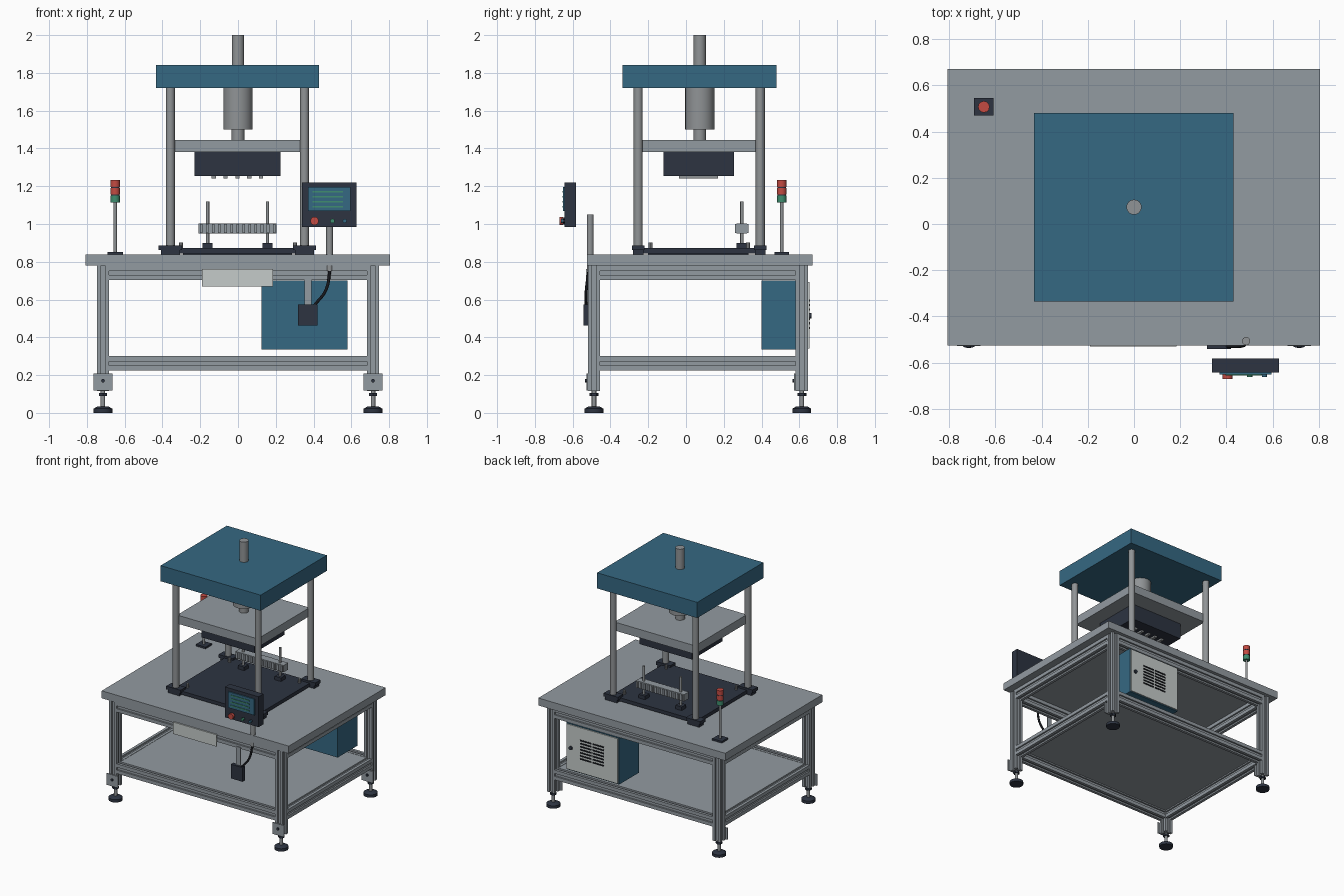
import bpy, bmesh, math
from mathutils import Vector, Matrix

if "Cube" in bpy.data.objects:
    bpy.data.objects.remove(bpy.data.objects["Cube"])


def mat(name, r, g, b):
    m = bpy.data.materials.new(name)
    m.diffuse_color = (r, g, b, 1)
    m.use_nodes = True
    m.node_tree.nodes["Principled BSDF"].inputs["Base Color"].default_value = m.diffuse_color
    return m


GREY = mat("table_grey", .29, .325, .355)
STEEL = mat("steel", .28, .295, .305)
BLUE = mat("press_blue", .036, .138, .225)
DARK = mat("charcoal", .026, .034, .053)
PALE = mat("pale_grey", .56, .60, .59)
RED = mat("signal_red", .55, .07, .055)
GREEN = mat("signal_green", .05, .27, .16)
BLACK = mat("black", .008, .009, .012)


def finish(name, bm, material, smooth=False):
    bmesh.ops.recalc_face_normals(bm, faces=bm.faces)
    me = bpy.data.meshes.new(name)
    bm.to_mesh(me)
    bm.free()
    me.materials.append(material)
    ob = bpy.data.objects.new(name, me)
    bpy.context.collection.objects.link(ob)
    if smooth:
        bpy.ops.object.select_all(action='DESELECT')
        ob.select_set(True)
        bpy.context.view_layer.objects.active = ob
        bpy.ops.object.shade_smooth_by_angle(angle=math.radians(40))
    return ob


def box(name, x, y, z, material):
    """Box from (min, max) ranges."""
    bm = bmesh.new()
    bmesh.ops.create_cube(bm, size=1)
    for v in bm.verts:
        v.co = [r[0] if c < 0 else r[1] for c, r in zip(v.co, (x, y, z))]
    return finish(name, bm, material)


def rod(name, start, end, r, material, r2=None, sides=16):
    a, b = Vector(start), Vector(end)
    bm = bmesh.new()
    turn = (b - a).to_track_quat('Z', 'Y').to_matrix().to_4x4()
    bmesh.ops.create_cone(bm, cap_ends=True, segments=sides, radius1=r,
                          radius2=r if r2 is None else r2, depth=(b - a).length,
                          matrix=Matrix.Translation((a + b) / 2) @ turn)
    return finish(name, bm, material, sides > 6)


def upright(name, x, y, z0, z1, r, material, **kw):
    return rod(name, (x, y, z0), (x, y, z1), r, material, **kw)


def extrusion(name, start, end, w, h):
    """Slotted aluminium profile, w by h, swept from start to end."""
    a, b = Vector(start), Vector(end)
    d = (b - a).normalized()
    up = Vector((0, 1, 0)) if abs(d.z) > .5 else Vector((0, 0, 1))
    side = d.cross(up)
    slot, depth = .011, .012
    pts = []
    for k in range(4):
        u, v = (w / 2, h / 2) if k % 2 == 0 else (h / 2, w / 2)
        for p, q in ((u, -v), (u, -slot), (u - depth, -slot),
                     (u - depth, slot), (u, slot)):
            for _ in range(k):
                p, q = -q, p
            pts.append(a + side * p + up * q)
    bm = bmesh.new()
    face = bm.faces.new([bm.verts.new(p) for p in pts])
    new = bmesh.ops.extrude_face_region(bm, geom=[face])['geom']
    bmesh.ops.translate(bm, vec=b - a,
                        verts=[e for e in new if isinstance(e, bmesh.types.BMVert)])
    return finish(name, bm, GREY)


# Table top, shelf and slotted frame
box("table_top", (-.808, .805), (-.525, .67), (.78, .838), GREY)
LX, YF, YB = .715, -.487, .613
box("lower_shelf", (-.70, .70), (-.475, .60), (.283, .298), GREY)
for label, z in (("upper", .741), ("lower", .262)):
    for y in (YF, YB):
        extrusion(label + "_long_rail", (-LX + .03, y, z), (LX - .03, y, z), .065, .076)
    for x in (-LX, LX):
        extrusion(label + "_side_rail", (x, YF + .03, z), (x, YB - .03, z), .065, .076)

# Legs with brackets and levelling feet
for x in (-LX, LX):
    for y in (YF, YB):
        extrusion("leg", (x, y, .115), (x, y, .78), .065, .065)
        f = y - .0325
        box("foot_bracket", (x - .05, x + .05), (f - .008, f), (.118, .208), GREY)
        rod("bracket_bolt", (x, f - .008, .17), (x, f - .016, .17), .01, DARK, sides=8)
        upright("foot_pad", x, y, 0, .022, .05, DARK, sides=20)
        upright("foot_pad_top", x, y, .022, .034, .05, DARK, r2=.03, sides=20)
        upright("foot_stem", x, y, .03, .12, .012, STEEL)
        upright("foot_nut", x, y, .09, .104, .024, DARK, sides=6)

# Press base plate with corner flanges, screws and columns
CY = .07
box("base_plate", (-.37, .365), (-.265, .395), (.845, .872), DARK)
box("base_underlay", (-.29, .285), (-.2, .33), (.838, .845), DARK)
for sx in (-1, 1):
    for sy in (-1, 1):
        x, y = sx * .355 - .003, CY + sy * .323
        box("column_flange", (x - .062, x + .062), (y - .032, y + .032), (.862, .887), DARK)
        box("flange_foot", (x - .05, x + .05), (y - .028, y + .028), (.838, .862), DARK)
        upright("column", x, y, .887, 1.73, .024, STEEL)
        upright("base_screw", sx * .302, CY + sy * .258, .872, .903, .01, STEEL, sides=8)

# Crown, cylinder, ram and moving plate
box("crown_plate", (-.433, .43), (-.335, .48), (1.72, 1.842), BLUE)
upright("ram_rod_top", 0, .073, 1.842, 2.0, .033, STEEL)
upright("press_cylinder", 0, .073, 1.5, 1.72, .078, STEEL, sides=24)
upright("ram_rod", 0, .073, 1.445, 1.5, .034, STEEL)
box("moving_plate", (-.35, .345), (-.25, .388), (1.38, 1.446), GREY)
box("upper_tool", (-.23, .226), (-.12, .253), (1.255, 1.38), DARK)
for i in range(5):
    x = -.003 + (i - 2) * .0625
    box("tool_rib", (x - .011, x + .011), (-.037, .17), (1.241, 1.255), STEEL)

# Workpiece fixture: ribbed bar on two rods
box("fixture_bar", (-.21, .205), (.268, .324), (.95, 1.003), GREY)
for i in range(13):
    x = -.195 + i * .0322
    box("fixture_rib", (x - .007, x + .007), (.26, .332), (.952, 1.0), GREY)
for x in (-.161, .156):
    box("fixture_foot", (x - .027, x + .027), (.268, .322), (.872, .9), DARK)
    upright("fixture_rod", x, .296, .9, 1.12, .009, STEEL, sides=12)

# Signal tower
TX, TY = -.65, .507
box("tower_base", (TX - .042, TX + .042), (TY - .038, TY + .038), (.838, .852), DARK)
upright("tower_pole", TX, TY, .852, 1.115, .009, STEEL, sides=12)
for z, m in ((1.115, GREEN), (1.156, RED), (1.197, RED)):
    upright("tower_lamp", TX, TY, z, z + .035, .025, m, sides=12)
    if z < 1.19:
        upright("tower_spacer", TX, TY, z + .035, z + .041, .023, DARK, sides=12)

# Control panel with screen, readout lines and buttons
upright("panel_post", .485, -.507, .75, 1.05, .018, STEEL)
box("control_panel", (.338, .628), (-.643, -.583), (.983, 1.22), DARK)
box("screen", (.37, .595), (-.651, -.643), (1.07, 1.195), BLUE)
for i in range(4):
    z = 1.172 - i * .0265
    box("readout_line", (.395, .555), (-.655, -.651), (z - .004, z + .004), GREEN)
for x, r, m in ((.405, .022, RED), (.5, .012, GREEN), (.565, .011, BLUE)):
    rod("button_collar", (x, -.643, 1.016), (x, -.652, 1.016), r * .8, DARK)
    rod("button", (x, -.652, 1.016), (x, -.67 if r > .02 else -.662, 1.016), r, m)

# Switch box with hanger and cable
box("switch_hanger", (.352, .39), (-.526, -.518), (.56, .715), GREY)
box("switch_box", (.317, .42), (-.542, -.512), (.463, .573), DARK)
cu = bpy.data.curves.new("cable", 'CURVE')
cu.dimensions = '3D'
cu.bevel_depth = .008
cu.bevel_resolution = 2
sp = cu.splines.new('BEZIER')
sp.bezier_points.add(2)
for p, co in zip(sp.bezier_points, ((.488, -.512, .765), (.465, -.528, .65), (.405, -.53, .57))):
    p.co = co
    p.handle_left_type = p.handle_right_type = 'AUTO'
cu.materials.append(BLACK)
bpy.context.collection.objects.link(bpy.data.objects.new("cable", cu))

# Blank front plate
box("front_plate", (-.19, .185), (-.53, -.52), (.67, .762), PALE)

# Electrical cabinet with vented rear door
box("cabinet", (.125, .58), (.40, .645), (.335, .70), BLUE)
box("cabinet_door", (.132, .573), (.645, .653), (.342, .693), PALE)
rod("door_knob", (.535, .653, .515), (.535, .664, .515), .014, DARK, sides=12)
for i in range(7):
    z = .445 + i * .024
    for x in (.25, .358):
        box("vent_slot", (x, x + .097), (.653, .656), (z, z + .011), BLACK)
